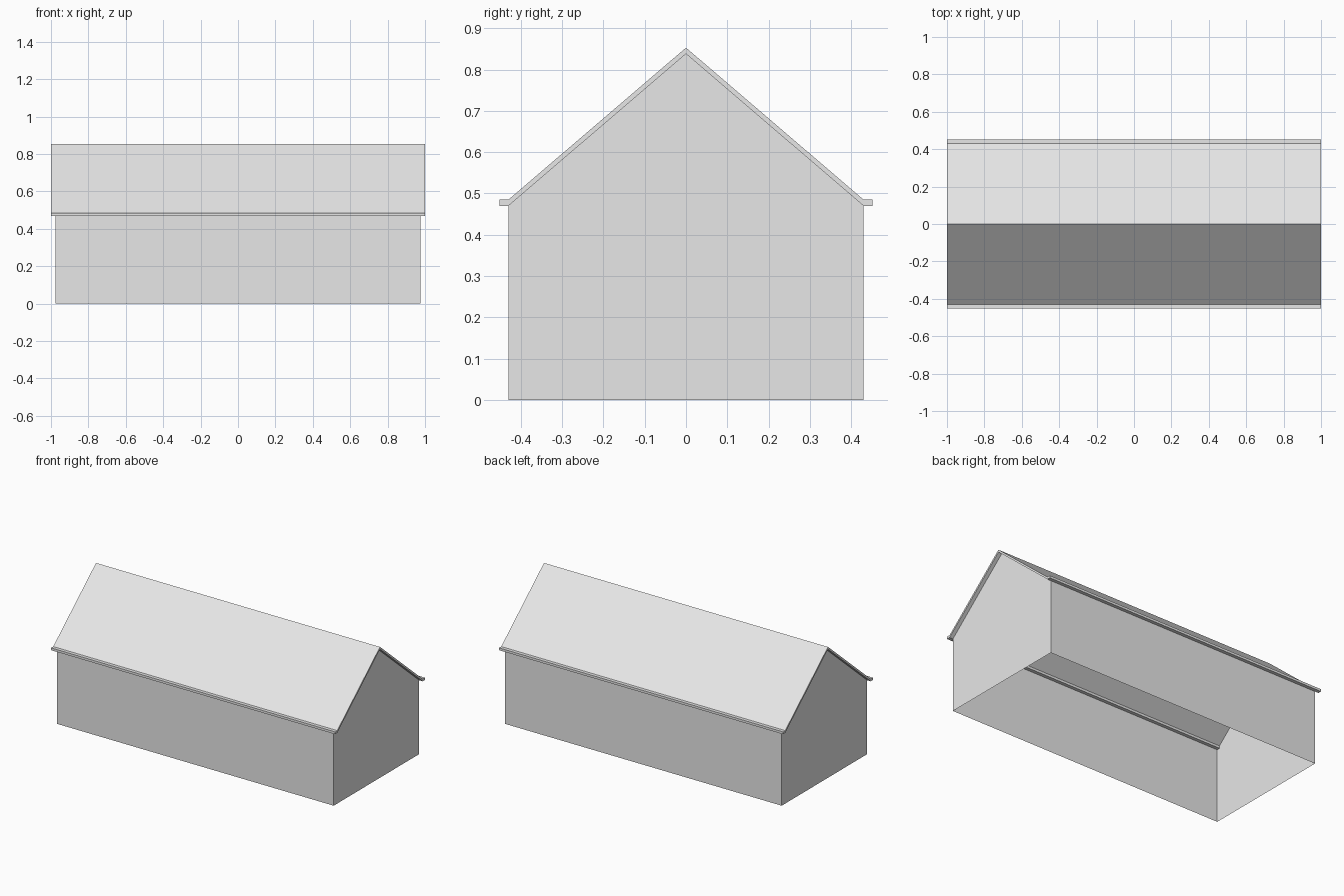
import bpy
import bmesh

cube = bpy.data.objects.get("Cube")
if cube:
    bpy.data.objects.remove(cube, do_unlink=True)

grey = bpy.data.materials.new("light_grey")
grey.use_nodes = True
colour = (0.8, 0.8, 0.8, 1)
grey.diffuse_color = colour
grey.node_tree.nodes["Principled BSDF"].inputs["Base Color"].default_value = colour

# Main dimensions
HALF_LENGTH, WALL_X = 1.0, 0.975
WALL_Y, EAVE_Y = 0.43, 0.452
EAVE_LOW, EAVE_TOP = 0.47, 0.485
RIDGE_LOW, RIDGE_TOP = 0.838, 0.853


def extrude_profile(name, profile, half_x, caps=True, skip=()):
    """Sweep a closed (y, z) profile along x, leaving out the skipped sides."""
    bm = bmesh.new()
    left, right = ([bm.verts.new((x, y, z)) for y, z in profile]
                   for x in (-half_x, half_x))
    count = len(profile)
    for i in range(count):
        if i not in skip:
            j = (i + 1) % count
            bm.faces.new((left[i], left[j], right[j], right[i]))
    if caps:
        bm.faces.new(left[::-1])
        bm.faces.new(right)
    bmesh.ops.recalc_face_normals(bm, faces=bm.faces[:])
    mesh = bpy.data.meshes.new(name)
    bm.to_mesh(mesh)
    bm.free()
    mesh.materials.append(grey)
    obj = bpy.data.objects.new(name, mesh)
    bpy.context.collection.objects.link(obj)
    return obj


# Thin walls with pointed gables, open below and under the roof
extrude_profile("walls", [(-WALL_Y, 0), (WALL_Y, 0), (WALL_Y, EAVE_LOW),
                          (0, RIDGE_LOW), (-WALL_Y, EAVE_LOW)],
                WALL_X, skip=(0, 2, 3))

# Gabled roof slab overhanging the end walls
extrude_profile("roof", [(-WALL_Y, EAVE_LOW), (0, RIDGE_LOW), (WALL_Y, EAVE_LOW),
                         (WALL_Y, EAVE_TOP), (0, RIDGE_TOP), (-WALL_Y, EAVE_TOP)],
                HALF_LENGTH, skip=(2, 5))

for side, label in ((-1, "front"), (1, "back")):
    # Flat eave strip along the outside of the wall
    extrude_profile(label + "_eave", [(side * WALL_Y, EAVE_LOW), (side * EAVE_Y, EAVE_LOW),
                                      (side * EAVE_Y, EAVE_TOP), (side * WALL_Y, EAVE_TOP)],
                    HALF_LENGTH, skip=(3,))
    # Narrow wall plate tucked under the roof inside
    extrude_profile(label + "_wall_plate", [(side * WALL_Y, EAVE_LOW),
                                            (side * (WALL_Y - 0.022), EAVE_LOW),
                                            (side * (WALL_Y - 0.022), EAVE_TOP)],
                    WALL_X, caps=False, skip=(2,))
